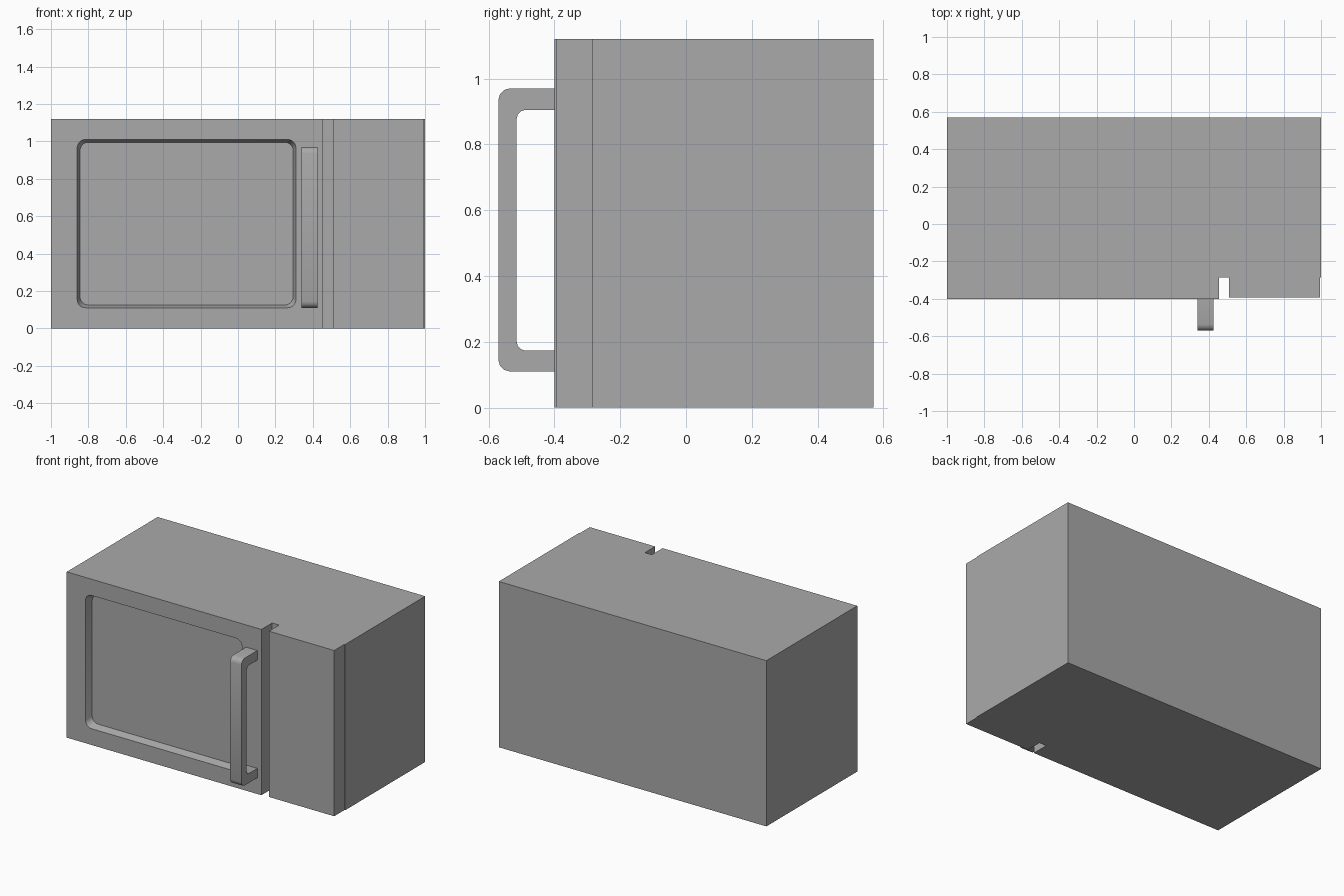
import bpy, bmesh, math
from mathutils import Vector

if "Cube" in bpy.data.objects:
    bpy.data.objects.remove(bpy.data.objects["Cube"])

grey = bpy.data.materials.new("mid grey")
grey.diffuse_color = (0.4, 0.4, 0.4, 1)
grey.use_nodes = True
grey.node_tree.nodes["Principled BSDF"].inputs["Base Color"].default_value = grey.diffuse_color


def loft(name, rings):
    """Closed solid through a list of matching point rings."""
    bm = bmesh.new()
    loops = [[bm.verts.new(p) for p in ring] for ring in rings]
    for a, b in zip(loops, loops[1:]):
        for i in range(len(a)):
            j = (i + 1) % len(a)
            bm.faces.new((a[i], a[j], b[j], b[i]))
    bm.faces.new(loops[0][::-1])
    bm.faces.new(loops[-1])
    bmesh.ops.recalc_face_normals(bm, faces=bm.faces)
    mesh = bpy.data.meshes.new(name)
    bm.to_mesh(mesh)
    bm.free()
    mesh.materials.append(grey)
    ob = bpy.data.objects.new(name, mesh)
    bpy.context.collection.objects.link(ob)
    return ob


def rounded(points, radii, segments):
    """2D outline with each corner rounded by its own radius."""
    out = []
    for i, (p, r) in enumerate(zip(points, radii)):
        p = Vector(p)
        if r == 0:
            out.append(p)
            continue
        a = (Vector(points[i - 1]) - p).normalized()
        b = (Vector(points[(i + 1) % len(points)]) - p).normalized()
        for k in range(segments + 1):
            t = k / segments * math.pi / 2
            out.append(p + a * r * (1 - math.sin(t)) + b * r * (1 - math.cos(t)))
    return out


def window_ring(inset, y):
    x0, x1, z0, z1 = -0.86 + inset, 0.31 - inset, 0.11 + inset, 1.01 - inset
    pts = rounded([(x0, z0), (x1, z0), (x1, z1), (x0, z1)], [0.045] * 4, 5)
    return [(p.x, y, p.y) for p in pts]


def smooth(ob):
    bpy.ops.object.select_all(action='DESELECT')
    ob.select_set(True)
    bpy.context.view_layer.objects.active = ob
    bpy.ops.object.shade_smooth_by_angle(angle=math.radians(40))


# Cabinet: footprint with door, slot and control panel, extruded upward
foot = [(-1, 0.57), (-1, -0.4), (0.455, -0.4), (0.455, -0.285), (0.507, -0.285),
        (0.507, -0.394), (0.995, -0.394), (0.995, -0.285), (1, -0.285), (1, 0.57)]
cabinet = loft("cabinet", [[(x, y, z) for x, y in foot] for z in (0, 1.12)])

# Window recess: tapered rounded cutter pressed into the door
cutter = loft("window_cutter", [window_ring(0.0, -0.43), window_ring(0.0, -0.4),
                                window_ring(0.015, -0.35)])
cut = cabinet.modifiers.new("window_recess", 'BOOLEAN')
cut.operation = 'DIFFERENCE'
cut.solver = 'EXACT'
cut.object = cutter
bpy.context.view_layer.objects.active = cabinet
bpy.ops.object.modifier_apply(modifier=cut.name)
bpy.data.objects.remove(cutter)
smooth(cabinet)

# Door handle: bracket outline in side profile, extruded across
bracket = [(-0.4, 0.11), (-0.57, 0.11), (-0.57, 0.97), (-0.4, 0.97),
           (-0.4, 0.905), (-0.515, 0.905), (-0.515, 0.173), (-0.4, 0.173)]
outline = rounded(bracket, [0, 0.034, 0.034, 0, 0, 0.028, 0.028, 0], 3)
handle = loft("door_handle", [[(x, p.x, p.y) for p in outline] for x in (0.34, 0.425)])
smooth(handle)
